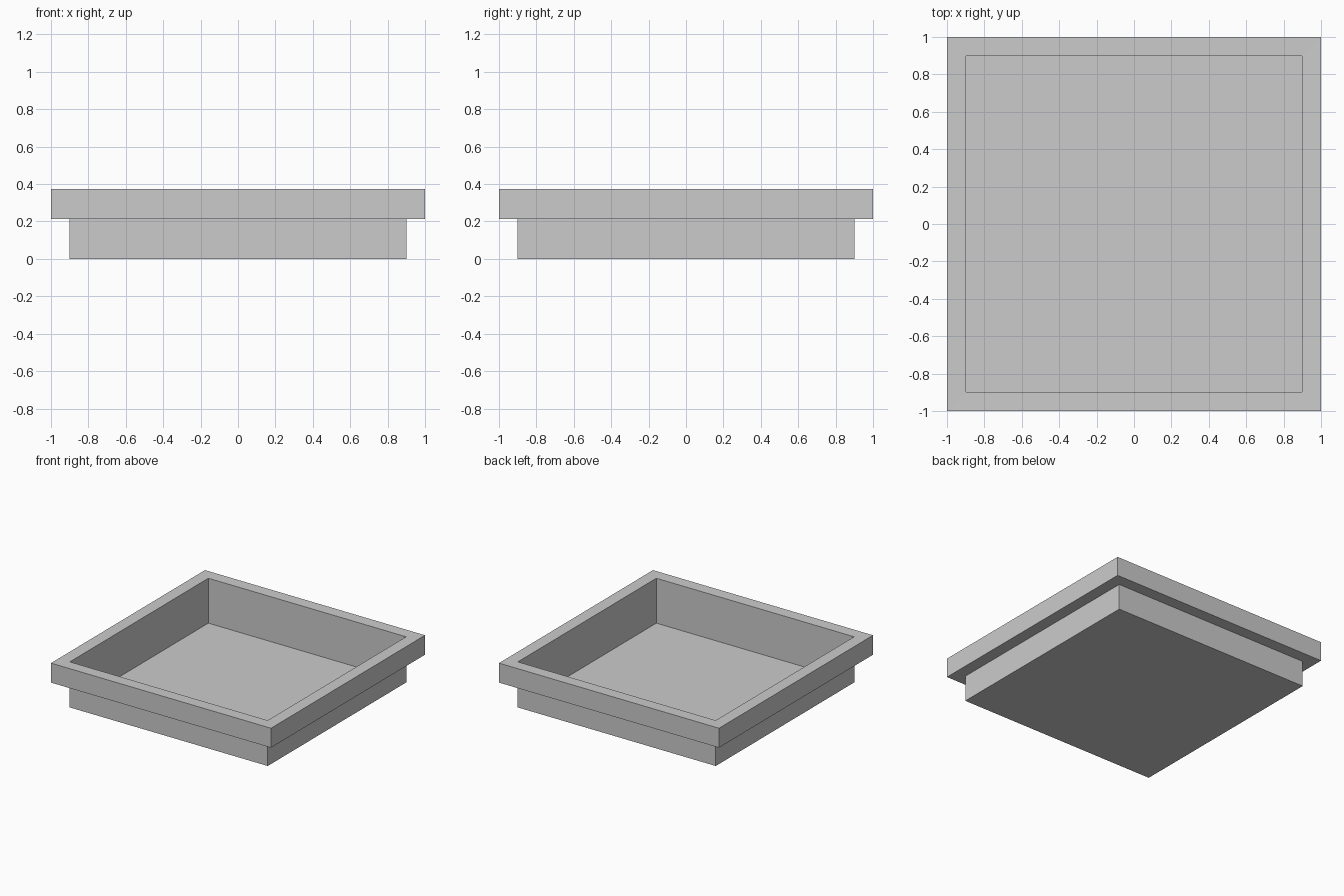
import bpy
import bmesh

if "Cube" in bpy.data.objects:
    bpy.data.objects.remove(bpy.data.objects["Cube"])

# Square cross-section profile (half width, height), outside bottom -> rim -> inside floor
PROFILE = [
    (0.902, 0.0),     # outer base
    (0.902, 0.214),   # under the rim
    (1.0, 0.214),     # rim underside edge
    (1.0, 0.374),     # rim top edge
    (0.899, 0.373),   # rim inner edge
    (0.899, 0.004),   # thin inner floor
]
CORNERS = [(-1, -1), (1, -1), (1, 1), (-1, 1)]


def square_lathe(name, profile):
    bm = bmesh.new()
    rings = [[bm.verts.new((sx * r, sy * r, z)) for sx, sy in CORNERS] for r, z in profile]
    for low, high in zip(rings, rings[1:]):
        for i in range(4):
            j = (i + 1) % 4
            bm.faces.new((low[i], low[j], high[j], high[i]))
    bm.faces.new(reversed(rings[0]))
    bm.faces.new(rings[-1])
    mesh = bpy.data.meshes.new(name)
    bm.to_mesh(mesh)
    bm.free()
    obj = bpy.data.objects.new(name, mesh)
    bpy.context.collection.objects.link(obj)
    return obj


# Thin-walled square tray with a thick overhanging rim
square_lathe("tray", PROFILE)
